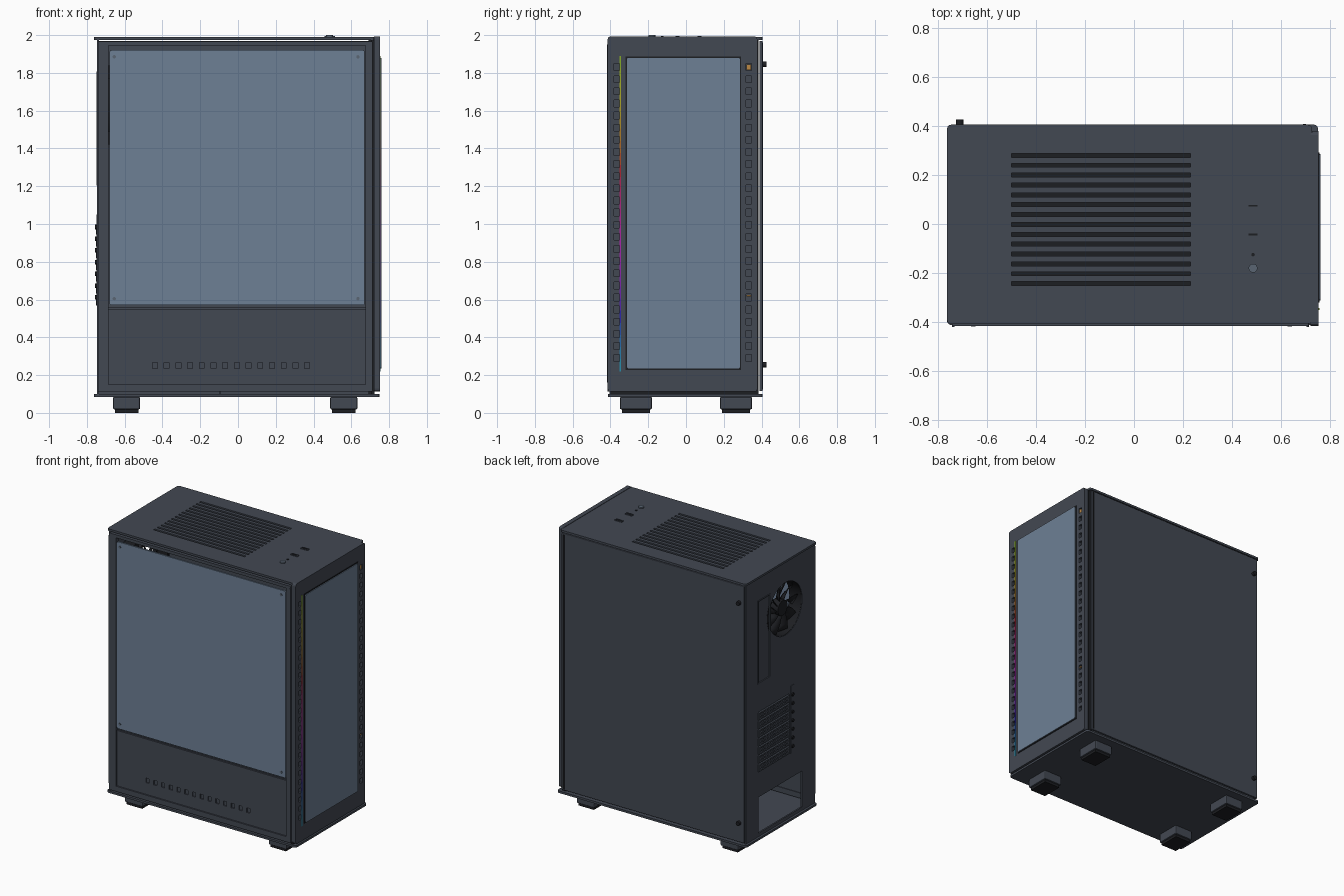
import bpy, bmesh, math
from mathutils import Matrix, Color

if "Cube" in bpy.data.objects:
    bpy.data.objects.remove(bpy.data.objects["Cube"])

def material(name, rgb):
    m = bpy.data.materials.new(name)
    m.diffuse_color = (*rgb, 1)
    m.use_nodes = True
    m.node_tree.nodes["Principled BSDF"].inputs["Base Color"].default_value = m.diffuse_color
    return m

STEEL = material("dark_steel", (0.055, 0.065, 0.085))
BLACK = material("black", (0.012, 0.013, 0.016))
GLASS = material("tinted_glass", (0.155, 0.215, 0.3))
AMBER = material("amber", (0.5, 0.25, 0.06))
METAL = material("screw_metal", (0.1, 0.13, 0.17))

def finish(name, bm, mat):
    bmesh.ops.recalc_face_normals(bm, faces=bm.faces)
    me = bpy.data.meshes.new(name)
    bm.to_mesh(me)
    bm.free()
    ob = bpy.data.objects.new(name, me)
    bpy.context.collection.objects.link(ob)
    if mat:
        me.materials.append(mat)
    return ob

def boxes(name, specs, mat=STEEL, bevel=0, axis=None):
    """One object from (x0, x1, y0, y1, z0, z1) boxes; bevel all edges or those along one axis."""
    bm = bmesh.new()
    for x0, x1, y0, y1, z0, z1 in specs:
        M = Matrix.Translation(((x0+x1)/2, (y0+y1)/2, (z0+z1)/2)) @ Matrix.Diagonal((x1-x0, y1-y0, z1-z0, 1))
        bmesh.ops.create_cube(bm, size=1, matrix=M)
    if bevel:
        edges = [e for e in bm.edges if axis is None
                 or abs((e.verts[0].co - e.verts[1].co).normalized()[axis]) > 0.9]
        bmesh.ops.bevel(bm, geom=edges, offset=bevel, segments=3 if axis is not None else 2,
                        affect='EDGES', profile=0.5)
    return finish(name, bm, mat)

def cylinders(name, centres, r, depth, axis, mat=STEEL, n=24):
    rot = {'x': Matrix.Rotation(math.pi/2, 4, 'Y'), 'y': Matrix.Rotation(math.pi/2, 4, 'X'), 'z': Matrix()}[axis]
    bm = bmesh.new()
    for c in centres:
        bmesh.ops.create_cone(bm, cap_ends=True, segments=n, radius1=r, radius2=r, depth=depth,
                              matrix=Matrix.Translation(c) @ rot)
    return smooth(finish(name, bm, mat))

def smooth(ob):
    bpy.ops.object.select_all(action='DESELECT')
    ob.select_set(True)
    bpy.context.view_layer.objects.active = ob
    bpy.ops.object.shade_smooth_by_angle(angle=math.radians(35))
    return ob

def cut(ob, cutter):
    mod = ob.modifiers.new("openings", 'BOOLEAN')
    mod.operation = 'DIFFERENCE'
    mod.solver = 'EXACT'
    mod.object = cutter
    bpy.context.view_layer.objects.active = ob
    bpy.ops.object.modifier_apply(modifier=mod.name)
    bpy.data.objects.remove(cutter)

def ring(name, centre, profile, n=48, mat=STEEL):
    """Closed (radius, x) profile swept around an x-parallel axis."""
    bm = bmesh.new()
    loops = [[bm.verts.new((centre[0] + x, centre[1] + r*math.cos(2*math.pi*i/n), centre[2] + r*math.sin(2*math.pi*i/n)))
              for r, x in profile] for i in range(n)]
    k = len(profile)
    for i in range(n):
        a, b = loops[i], loops[(i+1) % n]
        for j in range(k):
            bm.faces.new((a[j], a[(j+1) % k], b[(j+1) % k], b[j]))
    return smooth(finish(name, bm, mat))

# Top plate with vent slots and dust filter
top = boxes("top_plate", [(-0.762, 0.725, -0.407, 0.405, 1.975, 1.99)], bevel=0.018, axis=2)
cut(top, boxes("cut", [(-0.5, 0.23, y-0.008, y+0.008, 1.95, 2.05)
                       for y in (-0.243 + 0.0402*i for i in range(14))], None))
boxes("top_dust_filter", [(-0.53, 0.26, -0.28, 0.31, 1.958, 1.966)], BLACK)

# Bottom plate and feet
boxes("bottom_plate", [(-0.762, 0.75, -0.412, 0.405, 0.085, 0.1)], bevel=0.018, axis=2)
spots = [(x, y) for x in (-0.59, 0.56) for y in (-0.265, 0.265)]
boxes("feet", [(x-0.072, x+0.072, y-0.085, y+0.085, 0.018, 0.085) for x, y in spots], bevel=0.008)
boxes("foot_pads", [(x-0.062, x+0.062, y-0.075, y+0.075, 0, 0.018) for x, y in spots], BLACK)

# Glass side frame (front of the model)
frame = boxes("side_frame", [(-0.742, 0.712, -0.415, -0.385, 0.112, 1.967)], bevel=0.006, axis=1)
cut(frame, boxes("cut", [(-0.685, 0.675, -0.5, -0.3, 0.15, 1.945)], None))
boxes("frame_outer_lip", [(-0.742, -0.732, -0.419, -0.415, 0.16, 1.95), (0.702, 0.712, -0.419, -0.415, 0.16, 1.95)])
boxes("side_glass", [(-0.68, 0.67, -0.414, -0.402, 0.57, 1.92)], GLASS, bevel=0.01, axis=1)
cylinders("glass_screws", [(x, -0.414, z) for x in (-0.655, 0.635) for z in (0.605, 1.885)], 0.009, 0.008, 'y', METAL, 16)

# Power supply shroud with slot row
shroud = boxes("shroud_front", [(-0.685, 0.675, -0.405, -0.39, 0.15, 0.55)])
cut(shroud, boxes("cut", [(x-0.013, x+0.013, -0.5, -0.397, 0.235, 0.268)
                          for x in (-0.44 + 0.062*i for i in range(14))], None))
boxes("shroud_top", [(-0.735, 0.7, -0.395, 0.27, 0.545, 0.557)])
boxes("shroud_bay_divider", [(-0.1, -0.09, -0.39, 0.27, 0.1, 0.545)])

# Inner structure
boxes("board_tray", [(-0.735, 0.7, 0.27, 0.28, 0.1, 1.958)])
boxes("inner_front_wall", [(0.69, 0.705, -0.385, 0.382, 0.1, 1.975)], BLACK)

# Rear wall with openings
FY, FZ = -0.07, 1.63
rear = boxes("rear_wall", [(-0.746, -0.735, -0.405, 0.383, 0.1, 1.976)])
cut(rear, boxes("cut", [(-0.8, -0.7, -0.26, 0.24, 0.125, 0.385),
                        (-0.8, -0.7, 0.11, 0.24, 1.21, 1.8),
                        (-0.8, -0.7, -0.11, 0.24, 0.565, 1.0)], None))
cut(rear, cylinders("cut", [(-0.74, FY, FZ)], 0.19, 0.2, 'x', None, 64))
boxes("port_cover", [(-0.742, -0.733, 0.11, 0.24, 1.21, 1.8)])
port_rim = boxes("port_rim", [(-0.75, -0.742, 0.103, 0.247, 1.203, 1.807)])
cut(port_rim, boxes("cut", [(-0.8, -0.7, 0.111, 0.239, 1.211, 1.799)], None))

# Expansion slot covers, perforated in two rows, and their screws
zs = [0.596 + 0.0622*i for i in range(7)]
covers = boxes("slot_covers", [(-0.753, -0.738, -0.112, 0.242, z-0.026, z+0.026) for z in zs])
cut(covers, boxes("cut", [(-0.8, -0.743, y-0.011, y+0.011, z+dz-0.006, z+dz+0.006) for z in zs
                          for dz in (-0.011, 0.011) for y in (-0.08 + 0.036*i for i in range(9))], None))
boxes("slot_screw_plate", [(-0.75, -0.745, -0.165, -0.125, 0.565, 1.05)])
cylinders("slot_screws", [(-0.752, -0.145, z + 0.015) for z in zs], 0.012, 0.012, 'x', BLACK, 12)

# Rear fan: ring, corners, hub, struts and swept blades
ring("fan_ring", (-0.735, FY, FZ), [(0.188, -0.008), (0.205, -0.008), (0.205, 0.09), (0.188, 0.09)], mat=BLACK)
boxes("fan_corner_pads", [(-0.734, -0.65, FY+a*0.175-0.035, FY+a*0.175+0.035, FZ+b*0.175-0.035, FZ+b*0.175+0.035)
                          for a in (-1, 1) for b in (-1, 1)], BLACK)
cylinders("fan_hub", [(-0.695, FY, FZ)], 0.055, 0.06, 'x', BLACK, 32)
struts = boxes("fan_struts", [(0.04, 0.05, -0.19, 0.19, -0.006, 0.006), (0.04, 0.05, -0.006, 0.006, -0.19, 0.19)], BLACK)
struts.location = (-0.7, FY, FZ)
struts.rotation_euler = (math.radians(45), 0, 0)
bm = bmesh.new()
for i in range(9):
    a0 = 2*math.pi*i/9
    rows = []
    for t in range(5):
        r, a = 0.05 + 0.033*t, a0 + 0.1*t
        half = 0.18 + 0.012*t
        rows.append([bm.verts.new((-0.695 + s*0.022, FY + r*math.cos(a + s*half), FZ + r*math.sin(a + s*half)))
                     for s in (-1, 0, 1)])
    for p, q in zip(rows, rows[1:]):
        for j in (0, 1):
            bm.faces.new((p[j], p[j+1], q[j+1], q[j]))
blades = smooth(finish("fan_blades", bm, BLACK))
blades.modifiers.new("thickness", 'SOLIDIFY').thickness = 0.005

# Solid side panel with thumb screws
boxes("solid_side_panel", [(-0.746, 0.712, 0.388, 0.405, 0.115, 1.97)], bevel=0.004)
boxes("side_panel_edge_bar", [(0.688, 0.7, 0.405, 0.408, 0.125, 1.96)], BLACK)
cylinders("thumb_screws", [(-0.71, 0.413, z) for z in (0.255, 1.845)], 0.015, 0.024, 'y', BLACK, 20)

# Front panel (right of the model) with vents either side of its glass
panel = boxes("front_panel", [(0.72, 0.752, -0.415, 0.378, 0.112, 1.993)], bevel=0.016, axis=0)
slot_z = [0.29 + 0.0642*i for i in range(25)]
cut(panel, boxes("cut", [(0.735, 0.8, y-0.014, y+0.014, z-0.018, z+0.018)
                         for y in (-0.366, 0.332) for z in slot_z], None))
boxes("front_panel_backing", [(0.704, 0.722, -0.4, 0.385, 0.1, 1.978)], BLACK)
boxes("front_glass", [(0.75, 0.76, -0.312, 0.285, 0.235, 1.88)], GLASS, bevel=0.008, axis=0)
boxes("front_glass_seal", [(0.75, 0.755, -0.319, 0.292, 0.228, 1.887)], BLACK)
boxes("vent_lights", [(0.735, 0.745, 0.319, 0.345, 1.815, 1.845), (0.735, 0.745, 0.319, 0.345, 0.615, 0.623)], AMBER)

# Rainbow light strip in short segments
N, Z0, Z1 = 26, 0.22, 1.89
for i in range(N):
    c = Color()
    c.hsv = ((0.56 + 0.68*i/(N-1)) % 1, 0.95, 0.4)
    h = (Z1 - Z0)/N
    boxes(f"light_strip_{i+1}", [(0.748, 0.755, -0.351, -0.343, Z0 + i*h, Z0 + (i+1)*h)], material(f"light_{i+1}", c))

# Top controls: two ports, indicator and power button
for i, y in enumerate((-0.045, 0.072)):
    port = boxes(f"usb_port_{i+1}", [(0.457, 0.513, y-0.011, y+0.011, 1.985, 1.996)])
    cut(port, boxes("cut", [(0.463, 0.507, y-0.007, y+0.007, 1.988, 2.05)], None))
    boxes(f"usb_tongue_{i+1}", [(0.467, 0.503, y-0.001, y+0.006, 1.987, 1.994)], BLACK)
cylinders("reset_button", [(0.485, -0.125, 1.991)], 0.007, 0.006, 'z', BLACK, 16)
cylinders("power_button", [(0.485, -0.18, 1.992)], 0.018, 0.016, 'z', METAL, 32)
